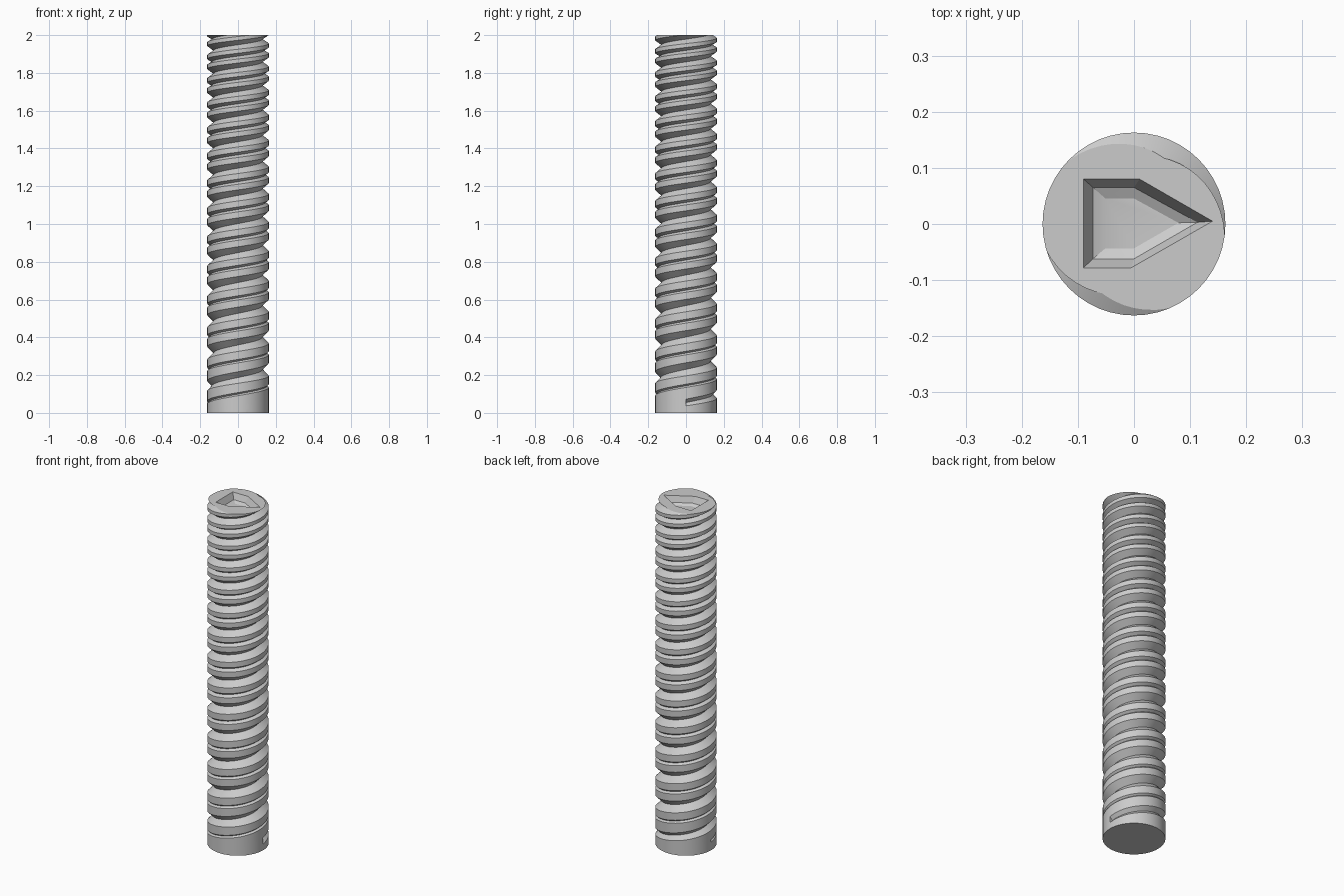
import bpy, bmesh, math

if "Cube" in bpy.data.objects:
    bpy.data.objects.remove(bpy.data.objects["Cube"], do_unlink=True)

RADIUS, HEIGHT = 0.163, 2.0
STEPS = 48           # columns per turn
TURNS = 13.2         # turns to the top


def rise(t):
    """Height of a groove centre after t turns; the lead shrinks upwards."""
    return 0.055 + 0.178 * t - 0.00231 * t * t


def lead(t):
    return 0.178 - 0.00462 * t


def main_groove(t):
    """Half width and depth of the wide groove."""
    grow = min(1, max(0.5, 0.5 + 0.5 * t))
    return 0.2 * lead(t) * grow, 0.034 * grow


def second_groove(t):
    """Half width and depth of the groove that widens upwards."""
    f = min(1, max(0, t / TURNS))
    return (0.045 + 0.088 * f) * lead(t), 0.009 + 0.018 * f


def make_material(name, value):
    m = bpy.data.materials.new(name)
    m.use_nodes = True
    m.diffuse_color = (value, value, value, 1)
    m.node_tree.nodes["Principled BSDF"].inputs["Base Color"].default_value = (value, value, value, 1)
    return m


def add_object(name, bm, material):
    mesh = bpy.data.meshes.new(name)
    bmesh.ops.recalc_face_normals(bm, faces=bm.faces)
    bm.to_mesh(mesh)
    bm.free()
    mesh.materials.append(material)
    ob = bpy.data.objects.new(name, mesh)
    bpy.context.collection.objects.link(ob)
    return ob


grey = make_material("plain grey", 0.6)

# Threaded shaft: a helical strip whose rows are the edges and roots of both grooves
bm = bmesh.new()
cache = {}


def vert(i, row, cut):
    if row == 6:
        i, row = i + STEPS, 0
    cut = cut and row in (1, 4)
    key = (i, row, cut)
    if key not in cache:
        t = i / STEPS
        if row < 3:
            half, depth = main_groove(t)
            z = rise(t) + (row - 1) * half
        else:
            half, depth = second_groove(t + 0.5)
            z = rise(t + 0.5) + (row - 4) * half
        r = RADIUS - (depth if cut else 0)
        a = math.tau * t
        cache[key] = bm.verts.new((r * math.cos(a), r * math.sin(a), z))
    return cache[key]


starts = {0: 0, 3: -STEPS // 2}      # first column of each groove
for i in range(-2 * STEPS, 15 * STEPS):
    for row in range(6):
        cut = i >= starts[row // 3 * 3]
        bm.faces.new((vert(i, row, cut), vert(i + 1, row, cut),
                      vert(i + 1, row + 1, cut), vert(i, row + 1, cut)))

# End walls where the grooves begin
for row, i in starts.items():
    bm.faces.new((vert(i, row, False), vert(i, row + 1, True),
                  vert(i, row + 2, False), vert(i, row + 1, False)))

# Trim flat at both ends and cap
for z, direction in ((0, -1), (HEIGHT, 1)):
    cut = bmesh.ops.bisect_plane(bm, geom=bm.verts[:] + bm.edges[:] + bm.faces[:],
                                 plane_co=(0, 0, z), plane_no=(0, 0, direction),
                                 clear_outer=True)
    rim = [e for e in cut["geom_cut"] if isinstance(e, bmesh.types.BMEdge)]
    bmesh.ops.edgeloop_fill(bm, edges=rim)
shaft = add_object("threaded_shaft", bm, grey)

# Pointed socket in the top, with sloping sides and a shallow dished floor
mouth = [(-0.09, 0.08), (0.01, 0.08), (0.14, 0.005), (-0.005, -0.078), (-0.09, -0.078)]
inner = [(-0.073, 0.065), (0, 0.065), (0.113, 0.003), (0, -0.062), (-0.073, -0.062)]
dish = [(x * 0.7, y * 0.7) for x, y in inner]
bm = bmesh.new()
rings = [[bm.verts.new((x, y, z)) for x, y in outline] for outline, z in
         ((mouth, HEIGHT + 0.02), (mouth, HEIGHT), (inner, HEIGHT - 0.035), (dish, HEIGHT - 0.045))]
for low, high in zip(rings, rings[1:]):
    for k in range(5):
        n = (k + 1) % 5
        bm.faces.new((low[k], low[n], high[n], high[k]))
bm.faces.new(rings[0])
bm.faces.new(rings[-1])
cutter = add_object("socket_cutter", bm, grey)
cutter.hide_render = True

mod = shaft.modifiers.new("socket", "BOOLEAN")
mod.operation = "DIFFERENCE"
mod.solver = "EXACT"
mod.object = cutter
bpy.ops.object.select_all(action="DESELECT")
shaft.select_set(True)
bpy.context.view_layer.objects.active = shaft
bpy.ops.object.modifier_apply(modifier=mod.name)
bpy.data.objects.remove(cutter, do_unlink=True)

bpy.ops.object.shade_smooth_by_angle(angle=math.radians(25))
